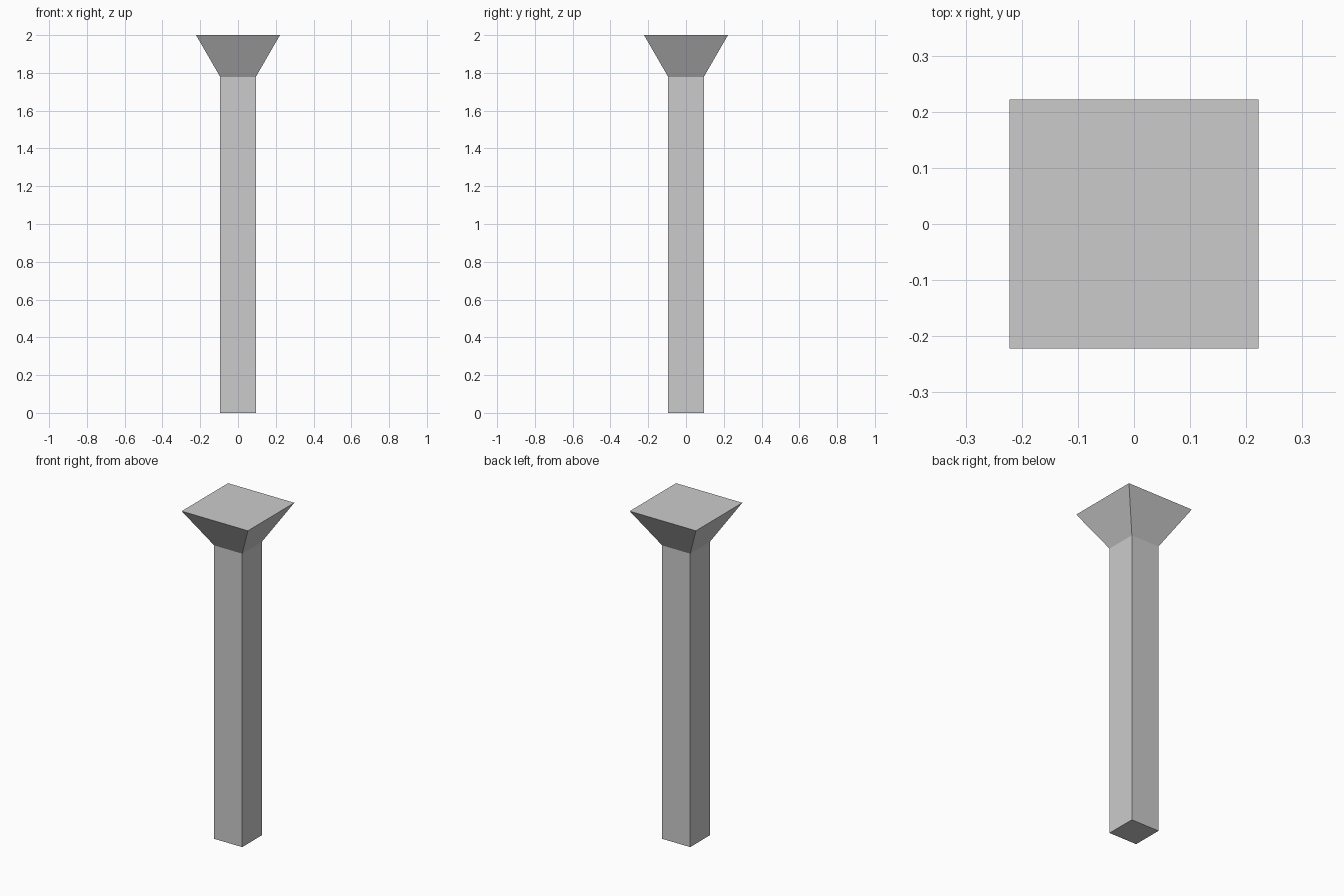
import bpy, bmesh

if "Cube" in bpy.data.objects:
    bpy.data.objects.remove(bpy.data.objects["Cube"])

# Square cross-sections of the post: (height, half width)
SECTIONS = [(0.0, 0.094), (1.778, 0.094), (2.0, 0.222)]

bm = bmesh.new()
rings = [[bm.verts.new((sx * h, sy * h, z))
          for sx, sy in ((-1, -1), (1, -1), (1, 1), (-1, 1))]
         for z, h in SECTIONS]

# Shaft and flared head sides
for low, high in zip(rings, rings[1:]):
    for i in range(4):
        j = (i + 1) % 4
        bm.faces.new((low[i], low[j], high[j], high[i]))

# Foot and flat top
bm.faces.new(rings[0][::-1])
bm.faces.new(rings[-1])

mesh = bpy.data.meshes.new("flared_post")
bm.to_mesh(mesh)
bm.free()
bpy.context.collection.objects.link(bpy.data.objects.new("flared_post", mesh))
